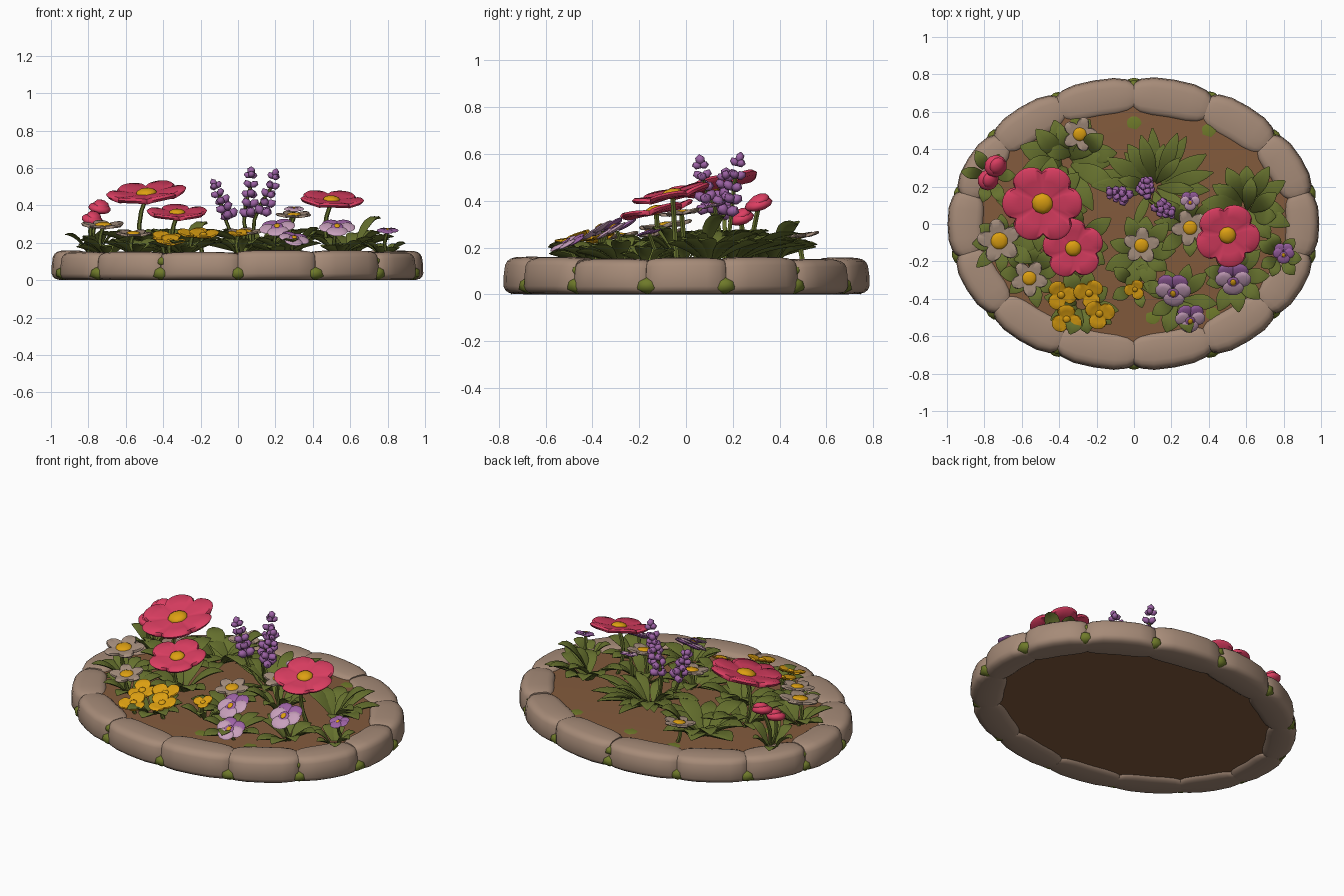
import bpy, bmesh, random
from math import sin, cos, pi, radians, tau
from mathutils import Vector, Matrix

random.seed(4)
if "Cube" in bpy.data.objects:
    bpy.data.objects.remove(bpy.data.objects["Cube"])


def material(name, code):
    rgb = [int(code[i:i + 2], 16) / 255 for i in (0, 2, 4)]
    lin = [c / 12.92 if c < .04 else ((c + .055) / 1.055) ** 2.4 for c in rgb] + [1]
    m = bpy.data.materials.new(name)
    m.use_nodes = True
    m.diffuse_color = lin
    m.node_tree.nodes["Principled BSDF"].inputs["Base Color"].default_value = lin
    return m


STONE = material("stone", "A68B78")
SOIL = material("soil", "825A3C")
MOSS = material("moss", "6F7A2A")
LEAF = material("leaf green", "66712E")
RED = material("rose red", "DC3E62")
GOLD = material("golden yellow", "DDA012")
PURPLE = material("purple", "9C62A4")
MAUVE = material("pale mauve", "C8A0BC")
TAUPE = material("taupe petal", "A89180")


def make(name, bm, *mats, angle=50):
    bmesh.ops.recalc_face_normals(bm, faces=bm.faces)
    me = bpy.data.meshes.new(name)
    bm.to_mesh(me)
    bm.free()
    for m in mats:
        me.materials.append(m)
    ob = bpy.data.objects.new(name, me)
    bpy.context.collection.objects.link(ob)
    bpy.ops.object.select_all(action='DESELECT')
    ob.select_set(True)
    bpy.context.view_layer.objects.active = ob
    bpy.ops.object.shade_smooth_by_angle(angle=radians(angle))
    return ob


def loft(bm, rings, mat=0):
    """Skin a list of point rings and cap both ends."""
    vs = [[bm.verts.new(p) for p in r] for r in rings]
    n = len(vs[0])
    fs = [bm.faces.new((a[i], a[(i + 1) % n], b[(i + 1) % n], b[i]))
          for a, b in zip(vs, vs[1:]) for i in range(n)]
    fs += [bm.faces.new(vs[0]), bm.faces.new(vs[-1])]
    for f in fs:
        f.material_index = mat


def blob(bm, mtx, size, mat=0, detail=2):
    """Scaled ball placed by a matrix."""
    r = bmesh.ops.create_icosphere(bm, subdivisions=detail, radius=1,
                                   matrix=mtx @ Matrix.Diagonal((*size, 1)))
    for f in {f for v in r["verts"] for f in v.link_faces}:
        f.material_index = mat


def place(p, tilt=0, lean=0):
    return (Matrix.Translation(p) @ Matrix.Rotation(radians(lean), 4, 'Y')
            @ Matrix.Rotation(radians(tilt), 4, 'X'))


def soil_height(x, y):
    return .15 - .025 * (x * x + 1.6 * y * y)


# Rim of rounded stones
COUNT = 14
STEP = tau / COUNT


def sgn_pow(v, e):
    return (1 if v > 0 else -1) * abs(v) ** e


for k in range(COUNT):
    mid = pi / 2 + (k + .5) * STEP
    wide = random.uniform(.93, 1.04)
    high = random.uniform(.15, .162)
    rings = []
    for s in (-1, -.95, -.82, -.5, 0, .5, .82, .95, 1):
        t = mid + s * STEP * .5
        c = Vector((.895 * cos(t), .68 * sin(t), 0))
        out = Vector((cos(t) / .895, sin(t) / .68, 0)).normalized()
        f = .66 + .34 * (1 - abs(s) ** 5)
        half = (.092 + .012 * abs(sin(t))) * wide * f
        ring = []
        for i in range(20):
            a = tau * i / 20
            r, h = sgn_pow(cos(a), .55), sgn_pow(sin(a), .5)
            z = high * (.5 + .5 * h) * (.8 + .2 * f)
            ring.append(c + out * (half * r + .012 * (1 - z / high)) + Vector((0, 0, z)))
        rings.append(ring)
    make(f"rim_stone_{k + 1}", loft(b := bmesh.new(), rings) or b, STONE)

# Soil bed
bm = bmesh.new()
rings = []
for f, z in ((.5, .02), (1, .02), (1, None), (.8, None), (.5, None), (.2, None)):
    ring = [(.86 * f * cos(tau * i / 48), .65 * f * sin(tau * i / 48)) for i in range(48)]
    rings.append([(x, y, soil_height(x, y) if z is None else z) for x, y in ring])
loft(bm, rings)
make("soil_bed", bm, SOIL)

# Moss tucked into the stone joints, and thin patches on the soil
bm = bmesh.new()
for k in range(COUNT):
    t = pi / 2 + k * STEP
    big = random.uniform(.8, 1.15)
    p = Vector((.955 * cos(t), .745 * sin(t), .038))
    rot = Matrix.Rotation(t, 4, 'Z')
    blob(bm, Matrix.Translation(p) @ rot, (.042 * big, .055 * big, .038), detail=1)
    if k % 3 == 0:
        blob(bm, Matrix.Translation((.93 * cos(t), .735 * sin(t), .1)) @ rot, (.04, .035, .03), detail=1)
for x, y in ((0, .54), (.4, .5), (.42, -.48), (-.3, .55), (.1, -.5), (-.62, .1)):
    blob(bm, Matrix.Translation((x, y, soil_height(x, y))), (.045, .04, .004), detail=1)
make("moss", bm, MOSS)


# Leaf rosettes
def leaf(bm, base, yaw, length, half, rise):
    rot = Matrix.Rotation(yaw, 3, 'Z')
    rings = []
    for i in range(8):
        t = i / 7
        w = half * max(.1, sin(pi * t ** 1.15) ** .8 if 0 < t < 1 else 0)
        spine = Vector((length * t, 0, rise * (2 * t - 1.1 * t * t)))
        ring = []
        for j in range(8):
            a = tau * j / 8
            side = w * cos(a)
            ring.append(base + rot @ (spine + Vector((0, side, .28 * w * sin(a) + .3 * abs(side)))))
        rings.append(ring)
    loft(bm, rings)


def rosette(name, x, y, n, length, half, rise, start=0, span=360):
    bm = bmesh.new()
    for i in range(n):
        yaw = radians(start + span * (i + random.uniform(-.25, .25)) / n)
        base = Vector((x + .02 * cos(yaw), y + .02 * sin(yaw), soil_height(x, y) - .01))
        leaf(bm, base, yaw, length * random.uniform(.8, 1.1), half * random.uniform(.85, 1.15),
             rise * random.uniform(.5, 1.2))
    make(name + "_leaves", bm, LEAF)


rosette("back_left", -.36, .33, 11, .25, .055, .12)
rosette("back_left_inner", -.3, .37, 5, .18, .055, .16, 0, 200)
rosette("spike_plant", .12, .2, 11, .31, .042, .12, 0, 200)
rosette("spike_plant_inner", .1, .2, 9, .2, .03, .15)
rosette("right_back", .6, .1, 9, .23, .05, .13, -60, 260)
rosette("right_upright", .6, .05, 3, .17, .045, .21, -10, 150)
rosette("left_back", -.77, .26, 6, .13, .035, .13)
rosette("left_middle", -.7, -.1, 8, .16, .04, .1)
rosette("left_front", -.55, -.27, 8, .15, .04, .08)
rosette("tall_bloom", -.48, .1, 8, .22, .05, .12)
rosette("middle_bloom", -.31, -.1, 8, .19, .05, .12)
rosette("yellow_plant", -.28, -.43, 9, .17, .045, .07)
rosette("centre", .04, -.15, 9, .18, .045, .09)
rosette("centre_front", .01, -.33, 5, .12, .035, .08)
rosette("centre_right", .3, -.02, 8, .16, .04, .14)
rosette("front_pansy", .24, -.4, 9, .17, .045, .08)
rosette("right_pansy", .54, -.28, 9, .17, .045, .1)
rosette("far_right", .78, -.17, 7, .12, .035, .08)


# Stems
def stem(name, base, top, thick=.012):
    a, b = Vector(base), Vector(top)
    bm = bmesh.new()
    rings = []
    for i in range(5):
        t = i / 4
        p = a.lerp(b, t) + (b - a).cross(Vector((0, 1, 0))) * .25 * sin(pi * t) * .5
        rings.append([p + Vector((thick * cos(tau * j / 6), thick * sin(tau * j / 6), 0)) for j in range(6)])
    loft(bm, rings)
    make(name, bm, LEAF)


# Open blooms: lobed petal disc with a domed centre
def bloom(name, p, radius, petals, notch, tilt, mat, lean=0, cup=.1, power=.6, centre=.27, turn=0):
    m = place(p, tilt, lean) @ Matrix.Rotation(turn, 4, 'Z')
    bm = bmesh.new()
    n = petals * 10
    rings = []
    for f, lift in ((.1, -.1), (.6, -.1), (.95, -.08), (1, -.01), (.93, .05), (.6, .03), (.1, 0)):
        ring = []
        for i in range(n):
            a = tau * i / n
            lobe = abs(cos(petals * a / 2)) ** power
            r = radius * f * (1 - notch * f * (1 - lobe))
            z = radius * (lift + cup * f * f * (lobe - .4))
            ring.append(m @ Vector((r * cos(a), r * sin(a), z)))
        rings.append(ring)
    loft(bm, rings)
    make(name + "_petals", bm, mat)
    if centre:
        bm = bmesh.new()
        blob(bm, m, (radius * centre, radius * centre, radius * .13))
        make(name + "_centre", bm, GOLD)
    stem(name + "_stem", (p[0], p[1] + .02, .13), m @ Vector((0, 0, -radius * .08)))


bloom("tall_red_bloom", (-.49, .11, .465), .215, 6, .2, 13, RED, lean=-5)
bloom("middle_red_bloom", (-.325, -.13, .36), .165, 5, .22, 12, RED, turn=.4)
bloom("right_red_bloom", (.5, -.06, .43), .175, 5, .2, 13, RED, lean=3, turn=1.1)
TAUPE_BLOOMS = ((-.29, .48, .25, .095), (-.72, -.09, .295, .12), (-.56, -.29, .25, .1),
                (.04, -.115, .26, .1), (.3, -.02, .35, .1))
for i, (x, y, z, r) in enumerate(TAUPE_BLOOMS):
    bloom(f"taupe_bloom_{i + 1}", (x, y, z), r, 5, .42, 8, TAUPE, power=.9, centre=.4, turn=i * .5)
YELLOW_BLOOMS = ((-.39, -.38, .23), (-.24, -.37, .25), (-.36, -.51, .21), (-.185, -.48, .245), (.005, -.35, .25))
for i, (x, y, z) in enumerate(YELLOW_BLOOMS):
    r = .085 if i < 4 else .058
    bloom(f"yellow_bloom_{i + 1}", (x, y, z), r, 3, .45, 18, GOLD, cup=.2, centre=.25, turn=i * .8)

# Closed red buds
for i, (x, y, z, r) in enumerate(((-.74, .31, .385, .062), (-.78, .235, .325, .058))):
    bm = bmesh.new()
    blob(bm, place((x, y, z), 15, 10), (r, r, .028))
    blob(bm, place((x + .01, y, z + .015), 25, 20), (r * .7, r * .8, .025))
    make(f"red_bud_{i + 1}", bm, RED)
    stem(f"red_bud_stem_{i + 1}", (-.75, .26, .13), (x, y, z - .01))


# Two-tone pansies: purple rear petals, pale front petals
def pansy(name, p, size, tilt, front=MAUVE, lean=0):
    m = place(p, tilt, lean)
    bm = bmesh.new()
    for angle, reach, wide, mat, lift in ((55, .6, .5, 1, -.1), (125, .6, .5, 1, -.1), (5, .5, .48, 0, 0),
                                          (175, .5, .48, 0, 0), (270, .45, .58, 0, .06)):
        spin = Matrix.Rotation(radians(angle), 4, 'Z')
        blob(bm, m @ spin @ Matrix.Translation((reach * size, 0, lift * size)),
             (.48 * size, wide * size, .1 * size), mat)
    blob(bm, m @ Matrix.Translation((0, -.05 * size, .12 * size)), (.32 * size, .32 * size, .06 * size), 1)
    blob(bm, m @ Matrix.Translation((0, -.05 * size, .16 * size)), (.16 * size, .2 * size, .07 * size), 2)
    make(name, bm, front, PURPLE, GOLD)
    stem(name + "_stem", (p[0], p[1] + .05, .13), m @ Vector((0, 0, -.1 * size)), .01)


pansy("left_pansy", (.21, -.36, .28), .1, 32, lean=-8)
pansy("front_pansy", (.3, -.51, .22), .085, 30, lean=10)
pansy("right_pansy", (.53, -.3, .28), .1, 32)
pansy("back_pansy", (.3, .12, .38), .055, 20)
pansy("far_right_pansy", (.8, -.16, .265), .06, 20, PURPLE)


# Tall purple flower spikes
def spike(name, low, top):
    a, b = Vector(low), Vector(top)
    stem(name + "_stem", (.09, .17, .13), a.lerp(b, .6), .01)
    up = (b - a).to_track_quat('Z', 'Y').to_matrix().to_4x4()
    bm = bmesh.new()
    for tier in range(5):
        t = tier / 4
        r = .034 * (1 - .3 * t)
        for j in range(3):
            m = (Matrix.Translation(a.lerp(b, t * .9)) @ up @ Matrix.Rotation(tau * j / 3 + tier, 4, 'Z')
                 @ Matrix.Translation((r * .75, 0, 0)) @ Matrix.Rotation(radians(-25), 4, 'Y'))
            blob(bm, m, (r, r * .8, r * .75), detail=1)
    blob(bm, Matrix.Translation(b) @ up, (.024, .02, .025), detail=1)
    make(name, bm, PURPLE)


spike("left_spike", (-.05, .15, .35), (-.13, .17, .52))
spike("middle_spike", (.06, .18, .36), (.07, .23, .585))
spike("right_spike", (.14, .09, .37), (.2, .06, .575))
